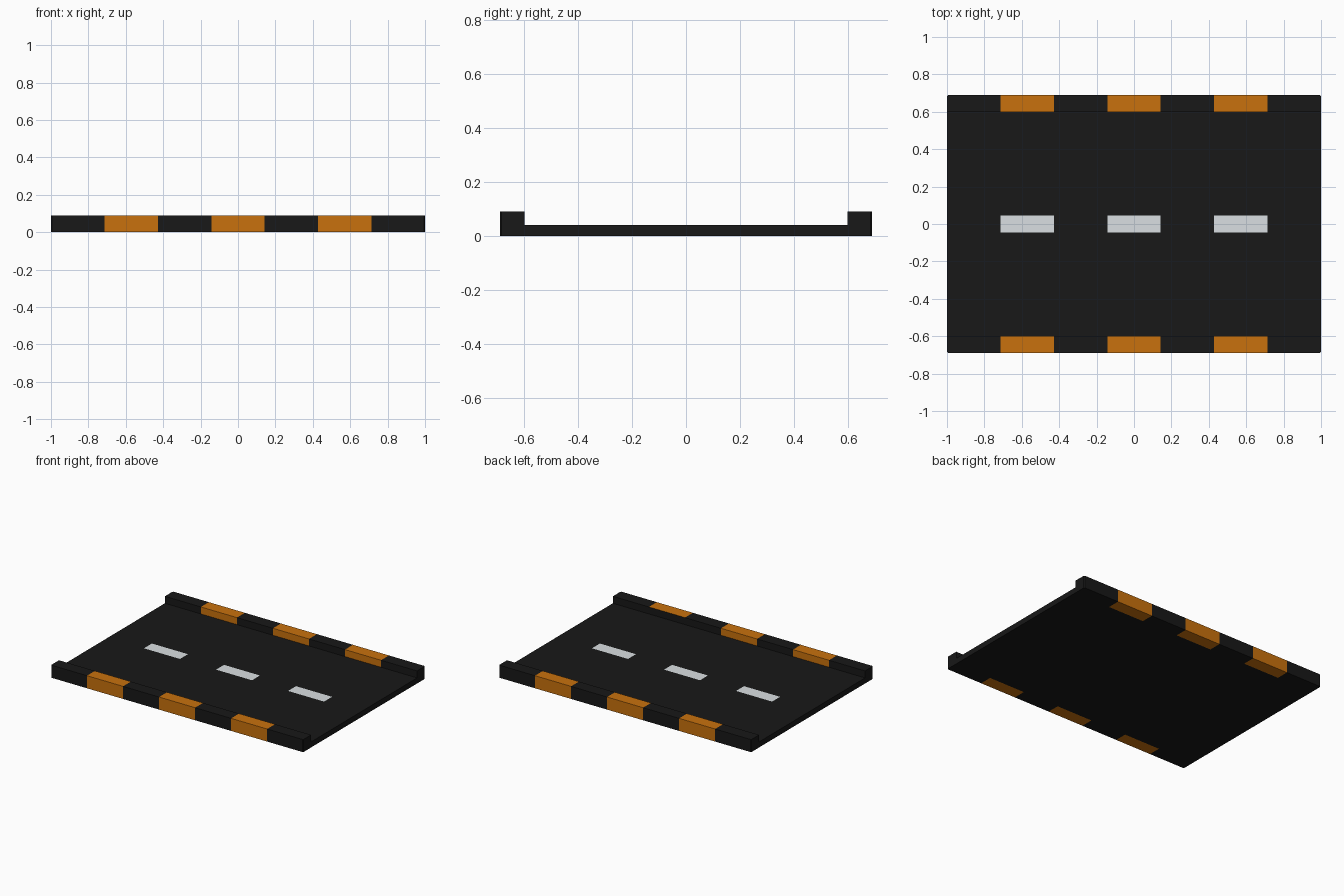
import bpy, bmesh

if "Cube" in bpy.data.objects:
    bpy.data.objects.remove(bpy.data.objects["Cube"])


def material(name, rgb):
    m = bpy.data.materials.new(name)
    m.diffuse_color = (*rgb, 1)
    m.use_nodes = True
    m.node_tree.nodes["Principled BSDF"].inputs["Base Color"].default_value = m.diffuse_color
    return m


BLACK = material("asphalt", (0.009, 0.009, 0.009))
ORANGE = material("kerb_orange", (0.58, 0.165, 0.004))
WHITE = material("lane_paint", (0.70, 0.74, 0.76))

SEG = 2 / 7          # seven equal segments along the road
CH = 0.006           # small corner chamfer at the kerb ends


def strip(name, profile_at, stations, hidden, painted, paint):
    """Sweep a closed (y, z) profile along x; paint chosen faces."""
    bm = bmesh.new()
    rings = [[bm.verts.new((x, y, z)) for y, z in profile_at(x)] for x in stations]
    n = len(rings[0])
    for i in range(len(rings) - 1):
        xm = (stations[i] + stations[i + 1]) / 2
        seg = int((xm + 1) / SEG)
        for j in range(n):
            if j in hidden:
                continue
            k = (j + 1) % n
            f = bm.faces.new((rings[i][j], rings[i][k], rings[i + 1][k], rings[i + 1][j]))
            f.material_index = int(seg % 2 == 1 and painted(seg, j))
    bm.faces.new(rings[0])
    bm.faces.new(rings[-1])
    bmesh.ops.recalc_face_normals(bm, faces=bm.faces)
    me = bpy.data.meshes.new(name)
    bm.to_mesh(me)
    bm.free()
    me.materials.append(BLACK)
    me.materials.append(paint)
    ob = bpy.data.objects.new(name, me)
    bpy.context.collection.objects.link(ob)
    return ob


cuts = [-1 + SEG * i for i in range(8)]

# Road slab with white centre dashes (sides are covered by the kerbs)
slab = [(-0.6, 0), (0.6, 0), (0.6, 0.04), (0.045, 0.04), (-0.045, 0.04), (-0.6, 0.04)]
strip("road_slab", lambda x: slab, cuts, {1, 5}, lambda seg, j: j == 3, WHITE)


# Raised kerbs with orange blocks
def kerb_profile(side):
    def profile(x):
        outer = 0.69 - (CH if abs(x) > 0.999 else 0)
        pts = [(0.6, 0.0), (outer, 0.0), (outer, 0.09), (0.6, 0.09), (0.6, 0.04)]
        return [(side * y, z) for y, z in pts]
    return profile


kerb_cuts = [-1, -1 + CH] + cuts[1:-1] + [1 - CH, 1]
for name, side in (("front_kerb", -1), ("back_kerb", 1)):
    # the inner face of the last front block is left black
    strip(name, kerb_profile(side), kerb_cuts, {4},
          lambda seg, j, s=side: not (s < 0 and seg == 5 and j == 3), ORANGE)
